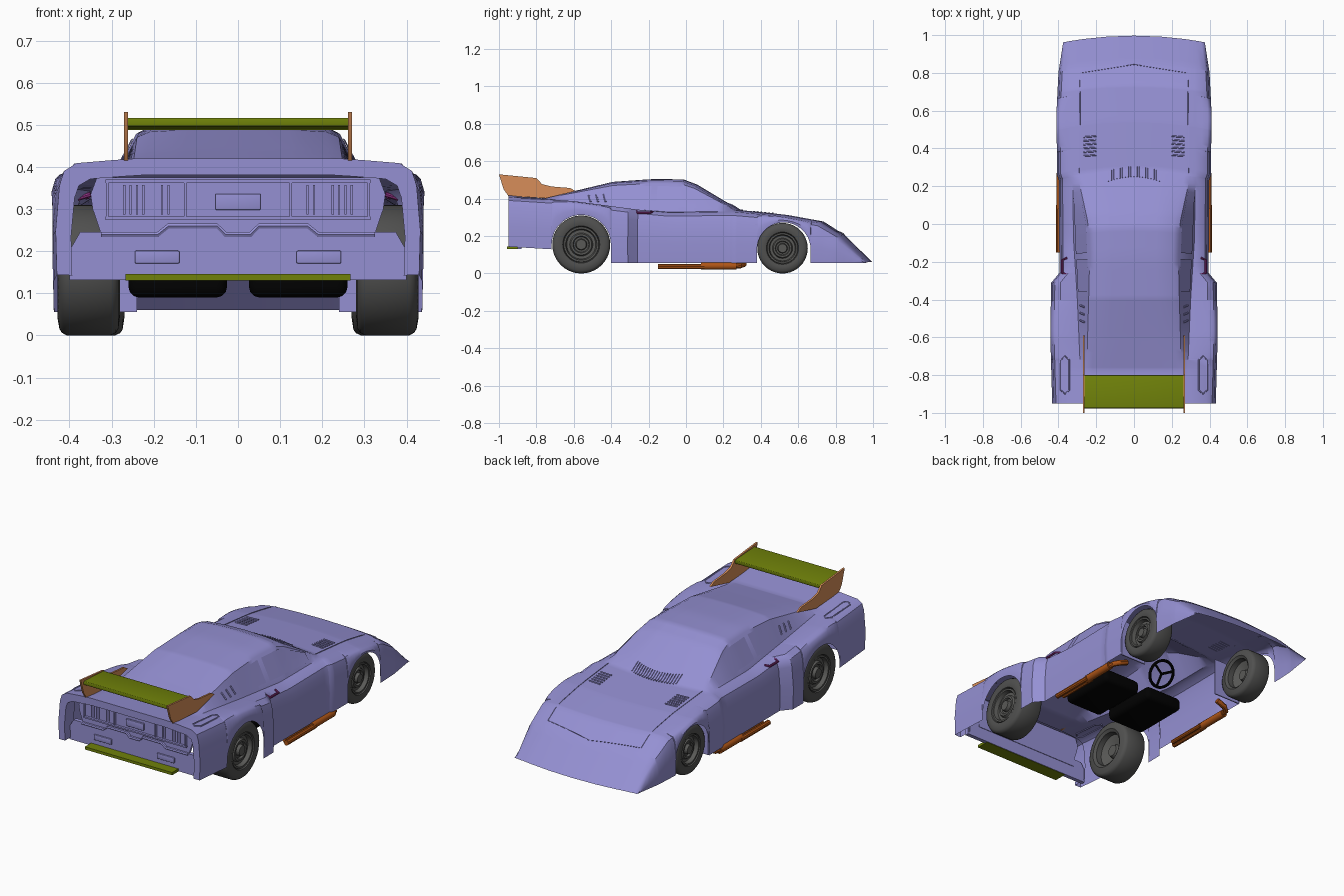
import bpy, bmesh, math
from mathutils import Vector, Matrix

cube = bpy.data.objects.get("Cube")
if cube:
    bpy.data.objects.remove(cube)


def material(name, r, g, b):
    m = bpy.data.materials.new(name)
    m.use_nodes = True
    m.diffuse_color = (r, g, b, 1)
    m.node_tree.nodes["Principled BSDF"].inputs["Base Color"].default_value = (r, g, b, 1)
    return m


LAVENDER = material("lavender paint", .30, .28, .65)
OLIVE = material("olive green", .16, .22, .003)
TAN = material("tan orange", .68, .27, .1)
RUST = material("rust orange", .42, .09, .008)
RUBBER = material("dark rubber", .08, .08, .078)
RIM = material("wheel grey", .1, .1, .095)
BLACK = material("black", .0005, .0005, .0005)
MAGENTA = material("magenta", .27, .03, .22)


def finish(name, bm, mat, angle=35):
    bmesh.ops.recalc_face_normals(bm, faces=bm.faces)
    me = bpy.data.meshes.new(name)
    bm.to_mesh(me)
    bm.free()
    ob = bpy.data.objects.new(name, me)
    bpy.context.collection.objects.link(ob)
    me.materials.append(mat)
    bpy.ops.object.select_all(action='DESELECT')
    ob.select_set(True)
    bpy.context.view_layer.objects.active = ob
    bpy.ops.object.shade_smooth_by_angle(angle=math.radians(angle))
    return ob


def box(name, center, size, mat, bevel=0.0, tilt=0.0):
    bm = bmesh.new()
    bmesh.ops.create_cube(bm, size=1)
    bmesh.ops.scale(bm, vec=size, verts=bm.verts)
    if bevel:
        bmesh.ops.bevel(bm, geom=bm.edges[:], offset=bevel, segments=3, affect='EDGES', profile=.5)
    bm.transform(Matrix.Translation(center) @ Matrix.Rotation(tilt, 4, 'X'))
    return finish(name, bm, mat)


def grid(name, rows, mat, closed=False):
    """Skin a list of equally long point rows."""
    bm = bmesh.new()
    vs = [[bm.verts.new(p) for p in row] for row in rows]
    n = len(rows[0])
    for a, b in zip(vs, vs[1:]):
        for i in range(n if closed else n - 1):
            j = (i + 1) % n
            bm.faces.new((a[i], a[j], b[j], b[i]))
    return finish(name, bm, mat)


def prism(name, outline, place, depth, mat):
    """Extrude a flat outline; place turns a 2D point into a 3D one."""
    bm = bmesh.new()
    face = bm.faces.new([bm.verts.new(place(*p)) for p in outline])
    new = bmesh.ops.extrude_face_region(bm, geom=[face])["geom"]
    bmesh.ops.translate(bm, vec=depth, verts=[v for v in new if isinstance(v, bmesh.types.BMVert)])
    return finish(name, bm, mat)


def tube(name, pts, radius, mat, sides=10, closed=False):
    rows = []
    pts = [Vector(p) for p in pts]
    n = len(pts)
    for i, p in enumerate(pts):
        before = pts[i - 1] if closed or i else p
        after = pts[(i + 1) % n] if closed or i < n - 1 else p
        d = (after - before).normalized()
        u = d.orthogonal().normalized() if abs(d.z) > .9 else d.cross((0, 0, 1)).normalized()
        w = d.cross(u)
        rows.append([p + radius * (u * math.cos(a) + w * math.sin(a))
                     for a in (math.tau * k / sides for k in range(sides))])
    if closed:
        rows.append(rows[0])
    else:
        rows = [[pts[0]] * sides] + rows + [[pts[-1]] * sides]
    return grid(name, rows, mat, True)


# Body control curves: each value along the length of the car
def curve(*keys):
    def f(y):
        for (a, va), (b, vb) in zip(keys, keys[1:]):
            if y <= b:
                t = max(0, (y - a) / (b - a))
                return va + t * (vb - va)
        return keys[-1][1]
    return f


half_width = curve((-.95, .433), (-.6, .443), (-.31, .439), (-.26, .395), (.23, .398), (.26, .408),
                   (.6, .41), (.8, .4), (.955, .375))
shoulder = curve((-.95, .409), (-.6, .387), (-.25, .34), (-.1, .325), (.24, .33), (.5, .306),
                 (.7, .27), (.81, .2), (.955, .059))
belt_x = curve((-.95, .3), (-.75, .285), (-.4, .3), (-.1, .32), (.22, .325), (.95, .32))
belt_z = curve((-.95, .416), (-.75, .39), (-.4, .352), (-.1, .328), (.24, .333), (.5, .308),
               (.7, .274), (.81, .203), (.955, .06))
roof_x = curve((-.75, .25), (-.4, .24), (-.2, .235), (-.02, .243), (.24, .3), (.95, .285))
roof_z = curve((-.95, .42), (-.77, .402), (-.6, .44), (-.39, .49), (-.2, .505), (-.05, .503), (.02, .475),
               (.24, .338), (.5, .313), (.7, .278), (.81, .206), (.955, .06))
bow = curve((-.4, 0), (-.1, .035), (.25, .05), (.7, .035), (.955, .042))
ARCHES = ((.522, .13, .143), (-.56, .155, .158))


def sill(y):
    for yc, zc, r in ARCHES:
        if abs(y - yc) < r:
            return zc + math.sqrt(r * r - (y - yc) ** 2)
    return .056 if y > -.6 else .13 - .06 * (y + .73)


def section(y):
    s, zs, zb = half_width(y), shoulder(y), sill(y)
    zr, rx = roof_z(y), roof_x(y)
    drop = .14 * max(0, zr - belt_z(y))
    h = zs - zb
    pts = [(s - .003, zb), (s, zb + .4 * h), (s - .009, zb + .8 * h), (s - .02, zb + .93 * h), (s - .05, zs),
           (belt_x(y), belt_z(y)), (rx, zr - drop), (rx - .03, zr - .35 * drop), (rx * .5, zr - .08 * drop), (0, zr)]
    return [Vector((x, y + bow(y) * (1 - (x / .41) ** 2), z)) for x, z in pts]


def mirrored(half):
    return half + [Vector((-p.x, p.y, p.z)) for p in reversed(half[:-1])]


stations = {-.95 + .0381 * i for i in range(51)} | {-.31, -.26, .23, .26, -.77, -.39, .24, .81, .7, -.05, .02}
for yc, zc, r in ARCHES:
    stations |= {yc - r * math.cos(math.pi * k / 18) for k in range(1, 18)}
    stations |= {yc + s * r * e for s in (-1, 1) for e in (.9995, 1.002)}
stations = sorted(y for y in stations if y < .955) + [.955]
rows = [mirrored(section(y)) for y in stations]

# Rolled lip around the open tail
tail_lip = [[Vector((p.x * .915, y, .14 + (p.z - .14) * .86)) for p in rows[0]] for y in (-.87, -.95)]
grid("body_shell", tail_lip + rows, LAVENDER)


def top_point(x, y, lift=.002):
    """Point on the upper skin above x, y."""
    half = section(y - bow(y) * (1 - (x / .41) ** 2))[4:]
    for a, b in zip(half, half[1:]):
        if b.x <= abs(x) <= a.x:
            t = (a.x - abs(x)) / max(1e-6, a.x - b.x)
            return Vector((x, y, a.z + t * (b.z - a.z) + lift))
    return Vector((x, y, half[0].z + lift))


def strip(name, x0, y0, x1, y1, radius=.003):
    pts = [top_point(x0 + (x1 - x0) * k / 8, y0 + (y1 - y0) * k / 8) for k in range(9)]
    tube(name, pts, radius, LAVENDER, 6)


def both_sides(half):
    return half + [(-x, z) for x, z in reversed(half)]


# Tail panel, bumper, lamps and plate
panel = [(.325, .2), (.328, .25), (.345, .3), (.35, .335), (.335, .375)]
prism("tail_panel", both_sides(panel), lambda x, z: (x, -.892, z), (0, .015, 0), LAVENDER)
bumper = [(.4, .132), (.398, .205), (.375, .245), (.19, .245), (.165, .265), (.05, .265), (.03, .245)]
prism("bumper", both_sides(bumper), lambda x, z: (x, -.902, z), (0, .022, 0), LAVENDER)
ridge = [(.325, .24), (.19, .24), (.165, .26), (.05, .26), (.03, .24)]
tube("bumper_ridge", [(x, -.902, z) for x, z in both_sides(ridge)], .007, LAVENDER, 6)
for z in (.278, .366):
    box("lamp_frame", (0, -.898, z), (.63, .014, .008), LAVENDER)
for x in (-.31, -.125, .125, .31):
    box("lamp_divider", (x, -.898, .322), (.006, .014, .09), LAVENDER)
box("plate_holder", (0, -.898, .317), (.108, .012, .038), LAVENDER, .003)
box("rear_splitter", (0, -.92, .138), (.534, .074, .015), OLIVE)

# Rear wing
box("wing_blade", (0, -.888, .502), (.53, .175, .02), OLIVE, .004, math.radians(-3))
fin = [(-1, .53), (-.8, .51), (-.77, .478), (-.72, .465), (-.62, .457), (-.59, .44), (-.75, .402), (-.95, .415), (-.975, .45)]
for s in (-1, 1):
    prism("wing_end_plate", fin, lambda y, z: (s * .261, y, z), (s * .01, 0, 0), TAN)


# Wheels, turned from a profile of (depth from the outer face, radius share)
def wheel(name, s, outer, width, y, r):
    def lathe(part, profile, mat):
        loops = [[(s * (outer - d), y + q * r * math.cos(a), r + q * r * math.sin(a))
                  for a in (math.tau * k / 40 for k in range(40))] for d, q in profile]
        grid(name + part, loops, mat, True)
    lathe("_tyre", [(.02, .6), (.004, .64), (0, .75), (.004, .9), (.01, .96), (.022, 1), (width - .022, 1),
                    (width - .01, .96), (width - .004, .9), (width, .7), (width - .01, .6), (width - .04, .58)], RUBBER)
    lathe("_rim", [(.02, .62), (.008, .6), (.008, .54), (.03, .5), (.03, .4), (.018, .36), (.018, .29),
                   (.028, .26), (.028, .2), (.01, .17), (.01, .001)], RIM)
    lathe("_inner_rim", [(width - .04, .6), (width - .06, .25), (width - .04, .2), (width - .04, .001)], RIM)


for s in (-1, 1):
    wheel("front_wheel", s, .395, .125, .516, .135)
    wheel("rear_wheel", s, .428, .148, -.56, .155)

    # Closing panel behind the front wheel
    box("front_well_panel", (s * .32, .374, .16), (.16, .006, .208), LAVENDER)

    # Tail lamps and fog lamps
    box("fog_lamp", (s * .192, -.904, .186), (.106, .012, .03), LAVENDER, .003)
    for x in (.165, .18, .225, .24, .255, .27):
        box("tail_lamp_rib", (s * x, -.893, .322), (.005, .008, .07), LAVENDER)

    # Side exhausts and door handles
    tube("exhaust_muffler", [(s * .39, .08, .04), (s * .39, .09, .04), (s * .39, .27, .04)], .02, RUST, 14)
    tube("exhaust_pipe", [(s * .4, -.15, .036), (s * .4, .1, .036)], .014, RUST)
    tube("exhaust_second_pipe", [(s * .375, -.13, .036), (s * .375, .1, .036)], .012, RUST)
    tube("exhaust_bend", [(s * .39, .25, .04), (s * .385, .29, .042), (s * .36, .31, .05), (s * .31, .31, .07)], .015, RUST)
    tube("door_handle", [(s * .355, -.18, .33), (s * .38, -.19, .325), (s * .38, -.26, .325), (s * .35, -.265, .335)],
         .006, MAGENTA, 8)

    # Side windows as thin plates on the cabin flank
    for name, y0, y1 in (("door_window", -.17, .15), ("quarter_window", -.36, -.2)):
        plate = []
        for k in range(9):
            low, high = section(y0 + (y1 - y0) * k / 8)[5:7]
            plate.append([low.lerp(high, t) + Vector((.004, 0, .002)) for t in (.15, .5, .9)])
        grid(name, [[Vector((s * p.x, p.y, p.z)) for p in row] for row in plate], LAVENDER)

    # Hood seams and louvres, pillar slats, fender scoop
    strip("hood_seam", s * .288, .27, s * .285, .8, .002)
    strip("hood_front_seam", s * .285, .8, 0, .845, .002)
    for k in range(6):
        strip("hood_louvre", s * .2, .365 + .02 * k, s * .268, .36 + .02 * k, .004)
    for k in range(3):
        strip("pillar_slat", s * .262, -.44 - .04 * k, s * .285, -.43 - .04 * k, .005)
    slot = [(s * .365 + side * .022, y) for side, ys in ((1, (-.72, -.8, -.88)), (-1, (-.88, -.8, -.72))) for y in ys]
    slot = slot[:3] + [(s * .365, -.9)] + slot[3:] + [(s * .365, -.7)]
    tube("fender_scoop", [top_point(x, y, 0) for x, y in slot], .004, LAVENDER, 6, True)

    # Seats
    box("seat_cushion", (s * .143, -.085, .127), (.234, .33, .074), BLACK, .025)
    box("seat_back", (s * .143, -.25, .23), (.22, .06, .27), BLACK, .025, math.radians(18))

# Cowl grille
for k in range(-9, 10):
    strip("cowl_grille", k * .015, .25 - .0003 * k * k, k * .015, .305 - .0003 * k * k, .003)

# Steering wheel
hub = Vector((-.13, .07, .27))
lean = Matrix.Rotation(math.radians(55), 3, 'X')
ring = [hub + lean @ Vector((.072 * math.cos(a), .072 * math.sin(a), 0)) for a in (math.tau * k / 28 for k in range(28))]
tube("steering_wheel", ring, .008, BLACK, 8, True)
for a in (math.pi / 6, math.pi * 5 / 6, -math.pi / 2):
    tube("steering_spoke", [hub, hub + lean @ Vector((.07 * math.cos(a), .07 * math.sin(a), 0))], .007, BLACK, 6)
